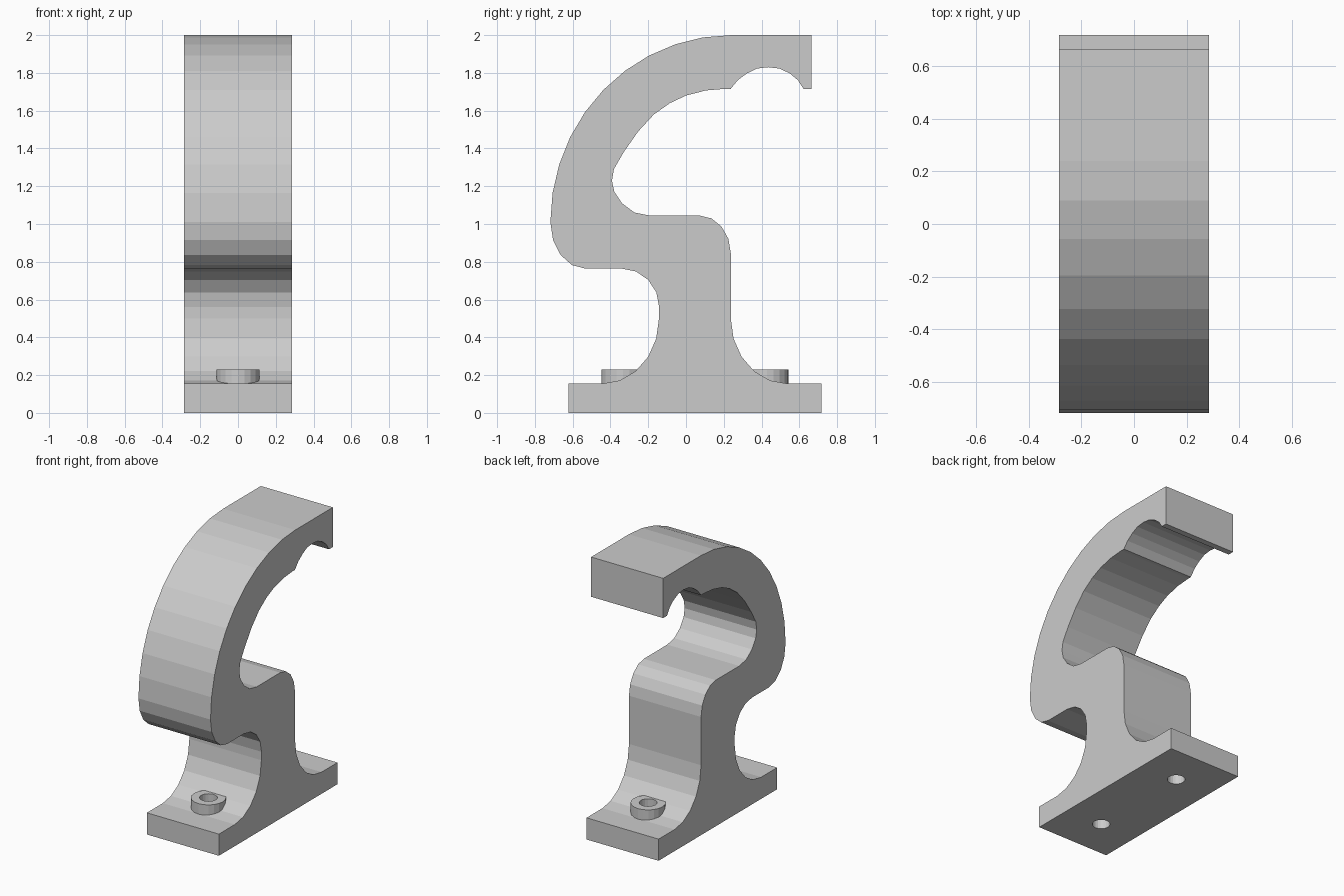
import bpy, bmesh
from math import cos, sin, radians

if "Cube" in bpy.data.objects:
    bpy.data.objects.remove(bpy.data.objects["Cube"])

HALF_W = 0.285      # half width along x
MID = 0.047         # centre of the stem and base along y


def arc(cy, cz, ry, rz, a0, a1, n):
    """Points (y, z) on an elliptical arc, both ends included."""
    angles = [radians(a0 + (a1 - a0) * i / n) for i in range(n + 1)]
    return [(cy + ry * cos(a), cz + rz * sin(a)) for a in angles]


def extrude_profile(name, points):
    bm = bmesh.new()
    face = bm.faces.new([bm.verts.new((-HALF_W, y, z)) for y, z in points])
    new = bmesh.ops.extrude_face_region(bm, geom=[face])["geom"]
    moved = [v for v in new if isinstance(v, bmesh.types.BMVert)]
    bmesh.ops.translate(bm, vec=(2 * HALF_W, 0, 0), verts=moved)
    bmesh.ops.recalc_face_normals(bm, faces=bm.faces)
    mesh = bpy.data.meshes.new(name)
    bm.to_mesh(mesh)
    bm.free()
    obj = bpy.data.objects.new(name, mesh)
    bpy.context.collection.objects.link(obj)
    return obj


def cylinder(name, y, radius, z0, z1):
    bpy.ops.mesh.primitive_cylinder_add(vertices=20, radius=radius, depth=z1 - z0,
                                        location=(0, y, (z0 + z1) / 2))
    obj = bpy.context.object
    obj.name = name
    return obj


def boolean(target, tool, operation):
    mod = target.modifiers.new(operation.lower(), "BOOLEAN")
    mod.object, mod.operation, mod.solver = tool, operation, "EXACT"
    bpy.context.view_layer.objects.active = target
    bpy.ops.object.modifier_apply(modifier=mod.name)
    bpy.data.objects.remove(tool)


# Side outline, starting at the base and running up the rear of the stem
outline = [(-0.623, 0), (0.717, 0), (0.717, 0.155)]
outline += arc(0.537, 0.5, 0.3, 0.345, 270, 180, 5)           # rear foot fillet
outline += arc(0.07, 0.845, 0.167, 0.2, 0, 90, 4)             # shoulder
# Inside of the hook
outline += [(-0.195, 1.045), (-0.274, 1.061), (-0.338, 1.109), (-0.38, 1.172),
            (-0.392, 1.23), (-0.382, 1.29), (-0.33, 1.38), (-0.253, 1.49),
            (-0.17, 1.58), (-0.085, 1.64), (0, 1.68), (0.105, 1.707), (0.21, 1.716)]
# Scalloped notch under the tip
outline += [(0.237, 1.716), (0.275, 1.762), (0.322, 1.797), (0.375, 1.823),
            (0.435, 1.83), (0.495, 1.823), (0.55, 1.797), (0.592, 1.762), (0.622, 1.716)]
outline += [(0.665, 1.716), (0.665, 2.0)]
outline += arc(0.24, 1.01, 0.958, 0.99, 90, 180, 10)          # outer hook curve
outline += arc(-0.533, 1.01, 0.185, 0.246, 180, 270, 4)[1:]   # front lower corner
outline += arc(-0.34, 0.56, 0.198, 0.204, 90, 0, 4)           # under-hook fillet
outline += arc(-0.443, 0.5, 0.3, 0.345, 0, -90, 5)            # front foot fillet
outline += [(-0.623, 0.155)]
bracket = extrude_profile("hook_bracket", outline)

# Screw bosses with through holes, front and rear
for side in (-1, 1):
    y = MID + side * 0.381
    boolean(bracket, cylinder("screw_boss", y, 0.114, 0.08, 0.23), "UNION")
    hole = cylinder("hole_cutter", y, 0.058, -0.1, 0.4)
    hole.hide_render = True
    boolean(bracket, hole, "DIFFERENCE")
